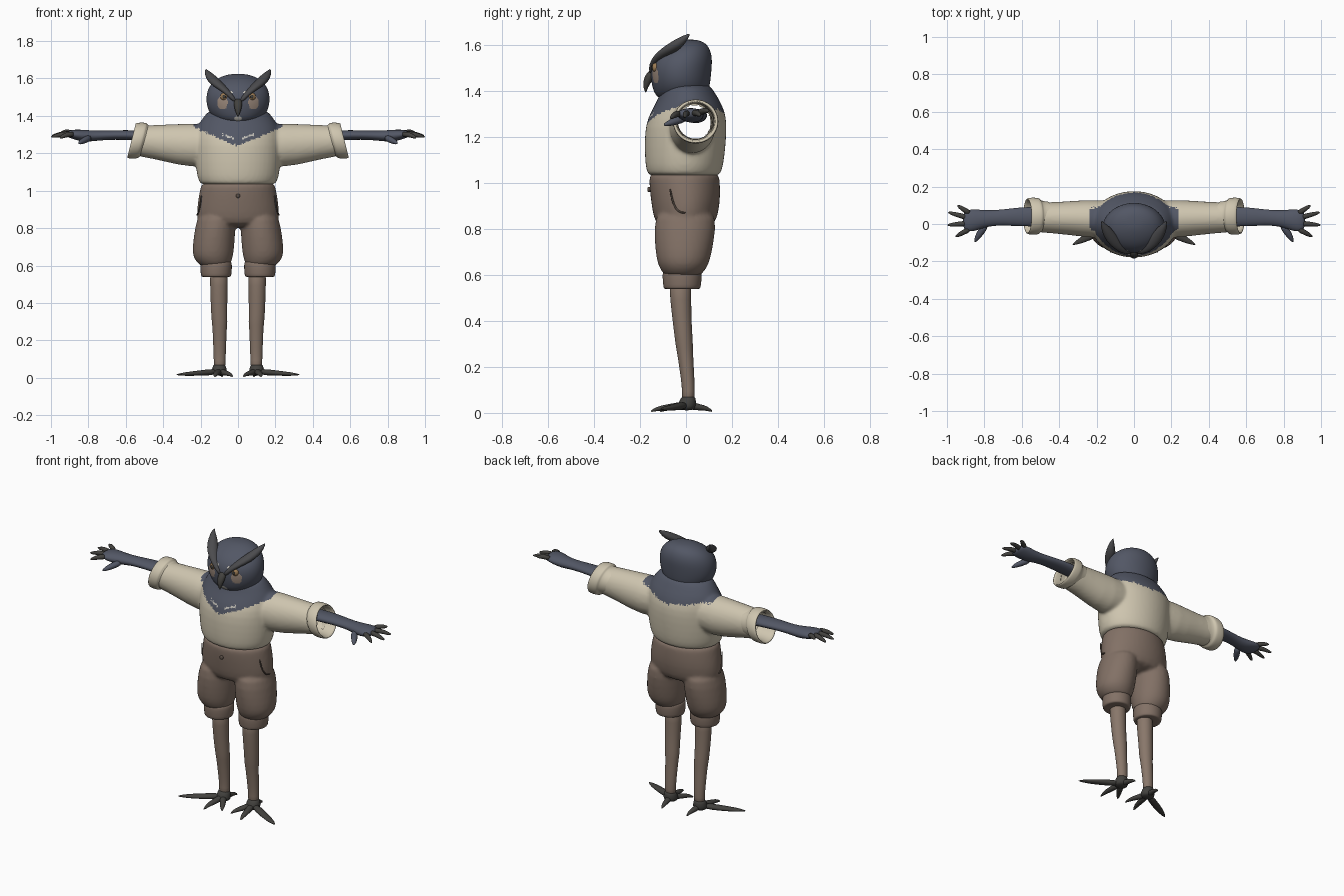
import bpy, bmesh, math, random
from mathutils import Vector

if "Cube" in bpy.data.objects:
    bpy.data.objects.remove(bpy.data.objects["Cube"])
random.seed(4)


def material(name, rgb):
    m = bpy.data.materials.new(name)
    m.diffuse_color = (*rgb, 1)
    m.use_nodes = True
    m.node_tree.nodes["Principled BSDF"].inputs["Base Color"].default_value = m.diffuse_color
    return m


GREY = material("slate feathers", (0.085, 0.095, 0.13))
CREAM = material("cream cloth", (0.62, 0.56, 0.43))
BROWN = material("brown cloth", (0.225, 0.165, 0.132))
SHANK = material("leg skin", (0.25, 0.185, 0.145))
CLAW = material("dark claw", (0.055, 0.053, 0.048))
TAN = material("tan face patch", (0.33, 0.25, 0.2))
AMBER = material("amber eye", (0.33, 0.2, 0.09))
PALE = material("pale fleck", (0.55, 0.53, 0.48))
BROW = material("brow feathers", (0.07, 0.07, 0.075))
SEAM = material("dark seam", (0.1, 0.075, 0.06))
X, Y, Z = Vector((1, 0, 0)), Vector((0, 1, 0)), Vector((0, 0, 1))


def tube(bm, rows, up=Z, axis=None, segs=16, flip=1, caps=True):
    """Elliptical rings (x, y, z, half width, half height) joined along a path."""
    pts = [Vector(r[:3]) for r in rows]
    rings = []
    for i, r in enumerate(rows):
        t = axis or pts[min(i + 1, len(pts) - 1)] - pts[max(i - 1, 0)]
        side = t.cross(up).normalized()
        top = side.cross(t).normalized()
        ring = []
        for k in range(segs):
            a = 2 * math.pi * k / segs
            p = pts[i] + side * r[3] * math.cos(a) + top * r[4] * math.sin(a)
            ring.append(bm.verts.new((p.x * flip, p.y, p.z)))
        rings.append(ring)
    for a, b in zip(rings, rings[1:]):
        for k in range(segs):
            j = (k + 1) % segs
            bm.faces.new((a[k], a[j], b[j], b[k]))
    if caps:
        bm.faces.new(rings[0])
        bm.faces.new(rings[-1])


def part(name, mats, tubes, mirror=False, sub=1, voxel=0):
    """One object from several tubes; tubes are (rows, options)."""
    bm = bmesh.new()
    for rows, opt in tubes:
        both = opt.get("both", mirror)
        o = {k: v for k, v in opt.items() if k != "both"}
        for f in ((1, -1) if both else (1,)):
            tube(bm, rows, flip=f, **o)
    bmesh.ops.recalc_face_normals(bm, faces=bm.faces[:])
    me = bpy.data.meshes.new(name)
    bm.to_mesh(me)
    bm.free()
    for m in mats:
        me.materials.append(m)
    ob = bpy.data.objects.new(name, me)
    bpy.context.collection.objects.link(ob)
    bpy.context.view_layer.objects.active = ob
    if sub:
        ob.modifiers.new("round", "SUBSURF").levels = sub
    if voxel:
        m = ob.modifiers.new("blend", "REMESH")
        m.mode, m.voxel_size = "VOXEL", voxel
        m = ob.modifiers.new("soften", "SMOOTH")
        m.factor, m.iterations = 0.5, 6
    for m in list(ob.modifiers):
        bpy.ops.object.modifier_apply(modifier=m.name)
    ob.data.polygons.foreach_set("use_smooth", [True] * len(ob.data.polygons))
    return ob


UPRIGHT = {"up": Y, "axis": Z, "segs": 24}
SIDEWAYS = {"up": Z, "axis": X, "both": True}


def stack(rows, cx=0):
    """Upright rings from (z, half width, front y, back y)."""
    return [(cx, (f + b) / 2, z, w, (b - f) / 2) for z, w, f, b in rows]


# shirt with sleeves and feathered mantle
torso = stack([(1.03, .195, -.16, .145), (1.04, .205, -.168, .15), (1.07, .22, -.178, .163),
               (1.15, .23, -.182, .173), (1.25, .235, -.18, .18), (1.31, .23, -.155, .172),
               (1.36, .212, -.125, .148), (1.40, .18, -.112, .122), (1.44, .155, -.1, .1)])
sleeve = [(.08, .02, 1.25, .11, .115), (.25, .03, 1.24, .103, .122), (.40, .032, 1.256, .087, .1),
          (.50, .036, 1.264, .082, .086), (.55, .036, 1.264, .082, .084)]
shirt = part("shirt", [CREAM, GREY, PALE], [(torso, UPRIGHT), (sleeve, SIDEWAYS)], voxel=.009)
bm = bmesh.new()
bm.from_mesh(shirt.data)
bmesh.ops.delete(bm, geom=[f for f in bm.faces if abs(f.calc_center_median().x) > .52
                           and abs(f.normal.x) > .6], context="FACES")
for f in bm.faces:
    c = f.calc_center_median()
    x = abs(c.x)
    hem = (1.24 + .42 * x if c.y < 0.0 else 1.3 + .16 * x) + random.uniform(-.006, .006)
    f.material_index = 1 if c.z > hem and x < .235 else 0
    if c.y < 0 and .02 < x < .085 and abs(c.z - 1.268 - .4 * x) < .006 and random.random() < .75:
        f.material_index = 2
bm.to_mesh(shirt.data)
bm.free()

# turned-back sleeve cuffs, open and tilted
tilt = Vector((1, 0, .25)).normalized()
cuff = [(x, .042, 1.268, r, r) for x, r in
        [(.46, .078), (.505, .084), (.507, .096), (.52, .1), (.56, .1), (.572, .095), (.57, .085), (.5, .08)]]
part("sleeve_cuff", [CREAM], [(cuff, {"axis": tilt, "segs": 24, "caps": False})], mirror=True)

# arms, palms, fingers
arm = [(.3, .04, 1.28, .05, .03), (.55, .04, 1.298, .056, .028), (.66, .037, 1.298, .047, .025),
       (.74, .033, 1.295, .041, .026), (.8, .028, 1.292, .047, .032), (.85, .02, 1.297, .06, .031),
       (.89, .018, 1.302, .06, .024), (.915, .018, 1.302, .045, .014)]
thumb = [(.79, .0, 1.285, .02, .02), (.82, -.045, 1.27, .02, .018), (.84, -.075, 1.26, .015, .014),
         (.852, -.098, 1.252, .004, .004)]
part("arm", [GREY], [(arm, {"axis": X}), (thumb, {"segs": 10})], mirror=True)
fingers = []
for y0, tip in [(.055, (.945, .1, 1.315)), (.03, (.995, .063, 1.295)),
                (.005, (1.0, -.006, 1.288)), (-.025, (.955, -.068, 1.283))]:
    a, b = Vector((.875, y0, 1.303)), Vector(tip)
    m = a.lerp(b, .55) + Vector((0, 0, .008))
    fingers.append(([(*a, .017, .017), (*m, .014, .014), (*a.lerp(b, .85), .01, .01), (*b, .003, .003)],
                    {"segs": 10}))
part("finger", [CLAW], fingers, mirror=True)

# breeches with hip and two full legs
hips = stack([(1.045, .19, -.155, .14), (1.03, .2, -.162, .147), (.98, .21, -.16, .15),
              (.92, .22, -.153, .15), (.85, .222, -.143, .138), (.8, .2, -.12, .115)])
thigh = [(.11, 0, .9, .1, .13), (.122, -.005, .8, .109, .136), (.132, -.01, .7, .113, .124),
         (.134, -.012, .645, .108, .112), (.128, -.014, .615, .09, .092), (.12, -.015, .59, .075, .075)]
part("breeches", [BROWN], [(hips, UPRIGHT), (thigh, dict(UPRIGHT, both=True))], voxel=.009)
band = stack([(.625, .072, -.09, .055), (.62, .083, -.1, .066), (.6, .086, -.104, .07),
              (.555, .083, -.1, .066), (.538, .08, -.097, .062), (.54, .065, -.085, .05)], .117)
part("breeches_cuff", [BROWN], [(band, UPRIGHT)], mirror=True)
pocket = []
for y, z in [(-.07, .98), (-.062, .93), (-.045, .885), (-.02, .87), (.0, .872)]:
    pocket.append((.22 * math.sqrt(1 - (y / .152) ** 2), y, z, .005, .005))
part("pocket_seam", [SEAM], [(pocket, {"segs": 6})], mirror=True)
button = [(0, -.15, .972, .012, .012), (0, -.164, .972, .013, .013), (0, -.168, .972, .008, .008)]
part("button", [SEAM], [(button, {"axis": -Y})])

# shanks
shank = stack([(.58, .05, -.075, .025), (.5, .047, -.07, .022), (.38, .044, -.056, .025),
               (.29, .042, -.045, .031), (.27, .038, -.04, .03), (.15, .034, -.022, .037),
               (.09, .031, -.016, .038), (.05, .033, -.02, .038)], .1)
shank = [(.1 - .004 * (z < .3) + .002, y, z, a, b) for _, y, z, a, b in shank]
part("shank", [SHANK], [(shank, UPRIGHT)], mirror=True)

# bird feet: ankle and four clawed toes
ankle = stack([(.075, .031, -.018, .04), (.055, .037, -.027, .043), (.03, .043, -.04, .045),
               (.01, .035, -.03, .035)], .1)
toes = [(ankle, UPRIGHT)]
for tip, w in [((.332, -.112, .016), .024), ((.125, -.156, .005), .019),
               ((.028, -.115, .005), .018), ((.085, .116, .005), .016)]:
    a, b = Vector((.1, .003, .034)), Vector(tip)
    p, q = a.lerp(b, .5), a.lerp(b, .78)
    toes.append(([(*a, .022, .022), (p.x, p.y, .024, w, .014), (q.x, q.y, .02, w * .8, .011),
                  (*b, .003, .003)], {"segs": 10}))
part("foot", [CLAW], toes, mirror=True)

# head with tan cheeks and pale marks
skull = stack([(1.36, .09, -.11, .07), (1.385, .125, -.135, .09), (1.41, .15, -.145, .102),
               (1.45, .168, -.154, .108), (1.5, .172, -.157, .113), (1.545, .162, -.143, .115),
               (1.585, .135, -.105, .105), (1.612, .09, -.055, .083), (1.625, .035, -.012, .045)])
head = part("head", [GREY, TAN, PALE], [(skull, UPRIGHT)], sub=3)
for f in head.data.polygons:
    c = f.center
    x = abs(c.x)
    if c.y < -.03:
        if ((x - .083) / .028) ** 2 + ((c.z - 1.47) / .036) ** 2 < 1:
            f.material_index = 1
        elif (x / .02) ** 2 + ((c.z - 1.387) / .014) ** 2 < 1 or \
                ((x - .04) / .014) ** 2 + ((c.z - 1.525) / .008) ** 2 < 1:
            f.material_index = 2

# eyes with thin pupils
eye = [(.074, y, 1.503, r, r) for y, r in [(-.11, .02), (-.135, .023), (-.145, .015), (-.148, .006)]]
part("eye", [AMBER], [(eye, {"axis": -Y})], mirror=True)
pupil = [(.074, y, 1.503, r, r) for y, r in [(-.143, .01), (-.149, .01), (-.15, .005)]]
part("pupil", [CLAW], [(pupil, {"axis": -Y})], mirror=True)

# swept brow tufts and hooked beak
tuft = [(.012, -.15, 1.475, .012, .012), (.045, -.146, 1.515, .018, .014),
        (.085, -.118, 1.552, .028, .018), (.125, -.07, 1.583, .034, .024),
        (.15, -.028, 1.61, .026, .024), (.168, .0, 1.635, .012, .012), (.172, .017, 1.65, .002, .002)]
part("brow_tuft", [BROW], [(tuft, {"segs": 12})], mirror=True)
beak = [(0, -.135, 1.49, .02, .014), (0, -.158, 1.468, .024, .02), (0, -.17, 1.44, .02, .018),
        (0, -.177, 1.415, .012, .01), (0, -.174, 1.393, .002, .002)]
part("beak", [CLAW], [(beak, {"up": Y, "segs": 12})])
